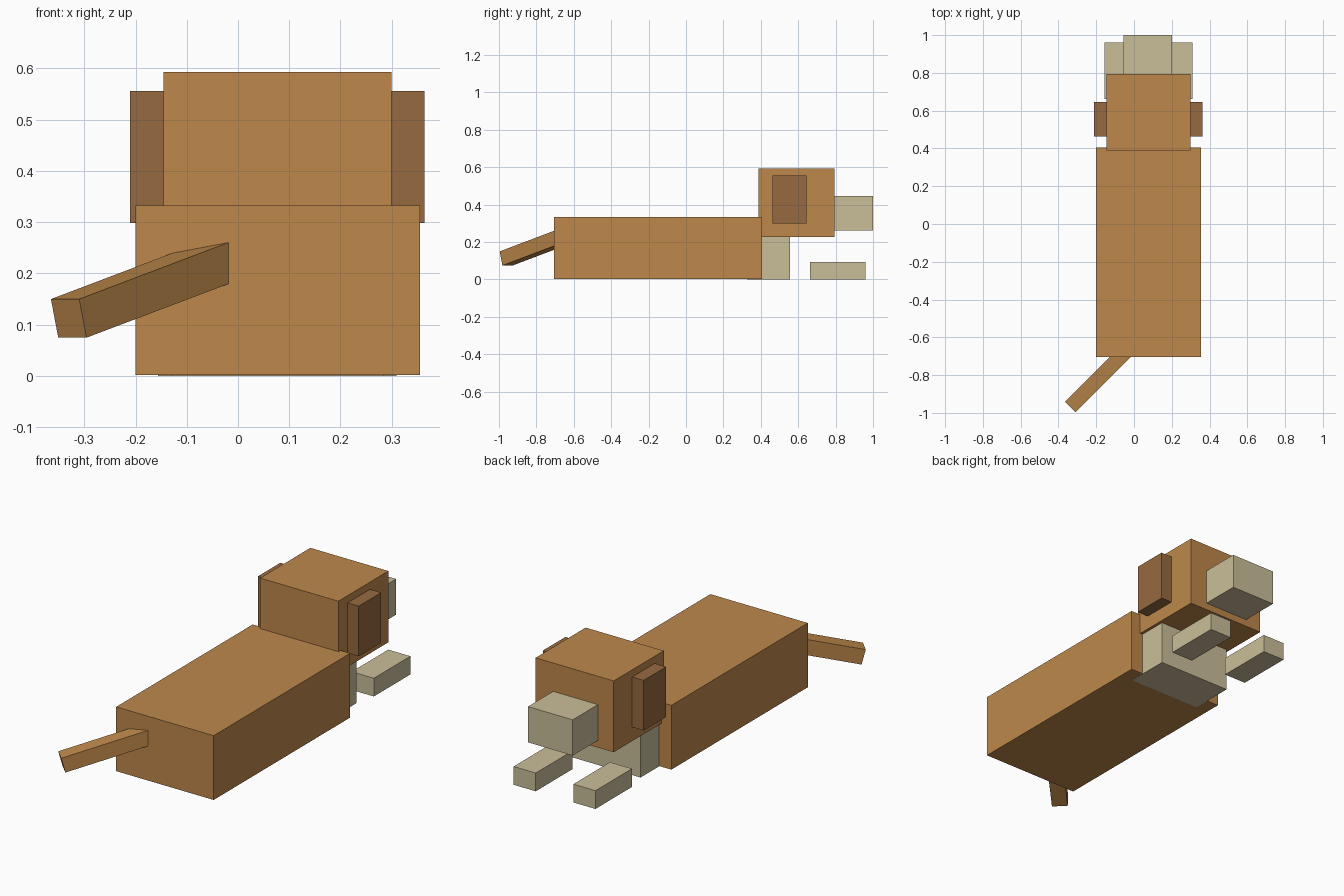
import bpy
import math
from mathutils import Matrix, Vector

if "Cube" in bpy.data.objects:
    bpy.data.objects.remove(bpy.data.objects["Cube"])


def srgb(r, g, b):
    lin = [((c / 255 + 0.055) / 1.055) ** 2.4 for c in (r, g, b)]
    return (*lin, 1.0)


def material(name, rgb):
    m = bpy.data.materials.new(name)
    m.diffuse_color = srgb(*rgb)
    m.use_nodes = True
    m.node_tree.nodes["Principled BSDF"].inputs["Base Color"].default_value = m.diffuse_color
    return m


tan = material("tan_fur", (190, 136, 75))
brown = material("brown_fur", (150, 106, 65))
cream = material("cream_fur", (202, 191, 154))


def box(name, x, y, z, mat):
    """Axis-aligned box from its (min, max) range on each axis."""
    ranges = (x, y, z)
    bpy.ops.mesh.primitive_cube_add(size=1)
    ob = bpy.context.object
    ob.name = name
    centre = Vector([(a + b) / 2 for a, b in ranges])
    size = Vector([b - a for a, b in ranges])
    ob.data.transform(Matrix.Diagonal((*size, 1)))
    ob.location = centre
    ob.data.materials.append(mat)
    return ob


# Lying body and chest (chest runs a little way under the body)
box("body", (-0.20, 0.355), (-0.705, 0.405), (0.002, 0.333), tan)
box("chest", (-0.13, 0.285), (0.325, 0.555), (0.0, 0.26), cream)

# Head and muzzle
box("head", (-0.145, 0.30), (0.388, 0.795), (0.226, 0.593), tan)
box("muzzle", (-0.055, 0.20), (0.79, 1.0), (0.263, 0.447), cream)

# Ears and front paws, mirrored about the animal's centre line
MID = 0.0765
for side, s in (("left", -1), ("right", 1)):
    def span(a, b):
        return tuple(sorted((MID + s * a, MID + s * b)))
    box("ear_" + side, span(0.215, 0.287), (0.462, 0.645), (0.298, 0.556), brown)
    box("paw_" + side, span(0.107, 0.233), (0.663, 0.96), (0.0, 0.094), cream)

# Tail: swung sideways and drooping, root buried in the body
W, H, L = 0.078, 0.078, 0.55
tail = box("tail", (-W / 2, W / 2), (0, L), (-H, 0), tan)
rot = Matrix.Rotation(math.radians(-45), 4, 'Z') @ Matrix.Rotation(math.radians(15), 4, 'X')
tip = Matrix.Translation((-0.3375, -0.9685, 0.15))
tail.matrix_world = tip @ rot @ Matrix.Translation((0, L / 2, -H / 2))
